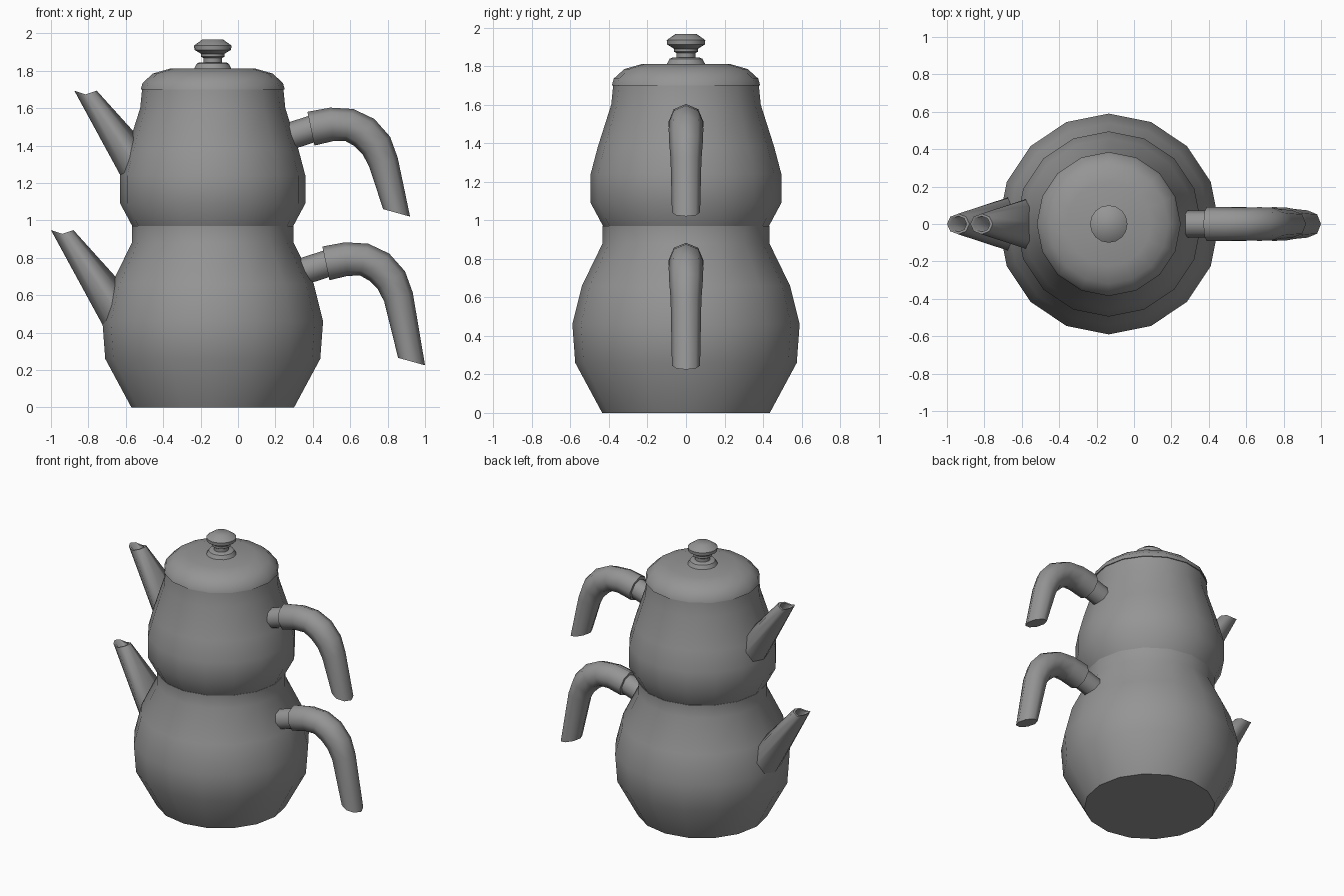
import bpy, bmesh, math
from mathutils import Vector

cube = bpy.data.objects.get("Cube")
if cube:
    bpy.data.objects.remove(cube, do_unlink=True)

metal = bpy.data.materials.new("grey metal")
GREY = (0.30, 0.30, 0.30, 1)
metal.diffuse_color = GREY
metal.use_nodes = True
metal.node_tree.nodes["Principled BSDF"].inputs["Base Color"].default_value = GREY

AXIS_X = -0.135  # centre line of the pots


def loft(name, rings, angle=50):
    """Skin a list of equal-length point rings, closing both ends."""
    bm = bmesh.new()
    loops = [[bm.verts.new(p) for p in ring] for ring in rings]
    for a, b in zip(loops, loops[1:]):
        for i in range(len(a)):
            j = (i + 1) % len(a)
            bm.faces.new((a[i], a[j], b[j], b[i]))
    bm.faces.new(loops[0][::-1])
    bm.faces.new(loops[-1])
    bmesh.ops.recalc_face_normals(bm, faces=bm.faces)
    mesh = bpy.data.meshes.new(name)
    bm.to_mesh(mesh)
    bm.free()
    mesh.materials.append(metal)
    obj = bpy.data.objects.new(name, mesh)
    bpy.context.collection.objects.link(obj)
    bpy.ops.object.select_all(action="DESELECT")
    obj.select_set(True)
    bpy.context.view_layer.objects.active = obj
    bpy.ops.object.shade_smooth_by_angle(angle=math.radians(angle))
    return obj


def ring(center, u, v, sides):
    """Ellipse spanned by the half-axes u and v."""
    return [Vector(center) + u * math.cos(t) + v * math.sin(t)
            for t in (math.tau * i / sides for i in range(sides))]


def turned(name, profile, sides=16, angle=50):
    loft(name, [ring((AXIS_X, 0, z), Vector((r, 0, 0)), Vector((0, r, 0)), sides)
                for r, z in profile], angle)


def tube(name, path, radii, end_tilt=None, sides=8):
    """Sweep a circle along an (x, z) path."""
    pts = [Vector((x, 0, z)) for x, z in path]
    rings = []
    for i, (p, r) in enumerate(zip(pts, radii)):
        before = (p - pts[i - 1]).normalized() if i else Vector()
        after = (pts[i + 1] - p).normalized() if i + 1 < len(pts) else Vector()
        t = (before + after).normalized()
        side = Vector((-t.z, 0, t.x)) * r
        if end_tilt and i + 1 == len(pts):
            side = Vector(end_tilt)
        rings.append(ring(p, side, Vector((0, r, 0)), sides))
    loft(name, rings)


def spout(name, dx, dz):
    def at(x, z, ux, uz, wy):
        return ring((x + dx, 0, z + dz), Vector((ux, 0, uz)), Vector((0, wy, 0)), 8)
    root = at(-0.65, 0.51, 0.03, 0.15, 0.15)
    rim = at(-0.94, 0.948, 0.06, 0, 0.055)
    lip = at(-0.94, 0.948, 0.045, 0, 0.042)
    for loop in (rim, lip):           # dip the rim at its sides
        for p in loop:
            p.z -= 0.02 * (1 - abs(p.x - dx + 0.94) / 0.06)
    well = at(-0.86, 0.80, 0.04, 0.03, 0.05)
    loft(name, [root, rim, lip, well], 60)


def handle(name, dx, dz, drop):
    tube(name + "_collar", [(0.31 + dx, 0.715 + dz), (0.48 + dx, 0.77 + dz)], [0.072, 0.072])
    path = [(0.47, 0.77), (0.58, 0.793), (0.675, 0.79), (0.755, 0.75),
            (0.82, 0.68), (0.858, 0.59), (0.928, drop)]
    tube(name + "_grip", [(x + dx, z + dz) for x, z in path],
         [0.092, 0.09, 0.088, 0.09, 0.087, 0.08, 0.073], end_tilt=(0.072, 0, -0.02))


# Lower and upper pots
turned("lower_pot", [(0.435, 0), (0.575, 0.26), (0.59, 0.46), (0.54, 0.66),
                     (0.433, 0.88), (0.433, 0.97)])
turned("upper_pot", [(0.428, 0.965), (0.495, 1.09), (0.495, 1.24), (0.458, 1.38),
                     (0.388, 1.60), (0.378, 1.70)])

# Lid and knob
turned("lid", [(0.385, 1.70), (0.375, 1.735), (0.32, 1.785), (0.225, 1.812)])
turned("knob_base", [(0.10, 1.81), (0.085, 1.838), (0.07, 1.845)], angle=30)
turned("knob_stem", [(0.05, 1.84), (0.05, 1.868), (0.062, 1.875), (0.062, 1.89)], angle=30)
turned("knob", [(0.05, 1.883), (0.098, 1.912), (0.10, 1.935), (0.055, 1.967)], angle=50)

# Spouts and handles
spout("lower_spout", 0, 0)
spout("upper_spout", 0.125, 0.745)
handle("lower_handle", 0, 0, 0.245)
handle("upper_handle", -0.08, 0.72, 0.32)
